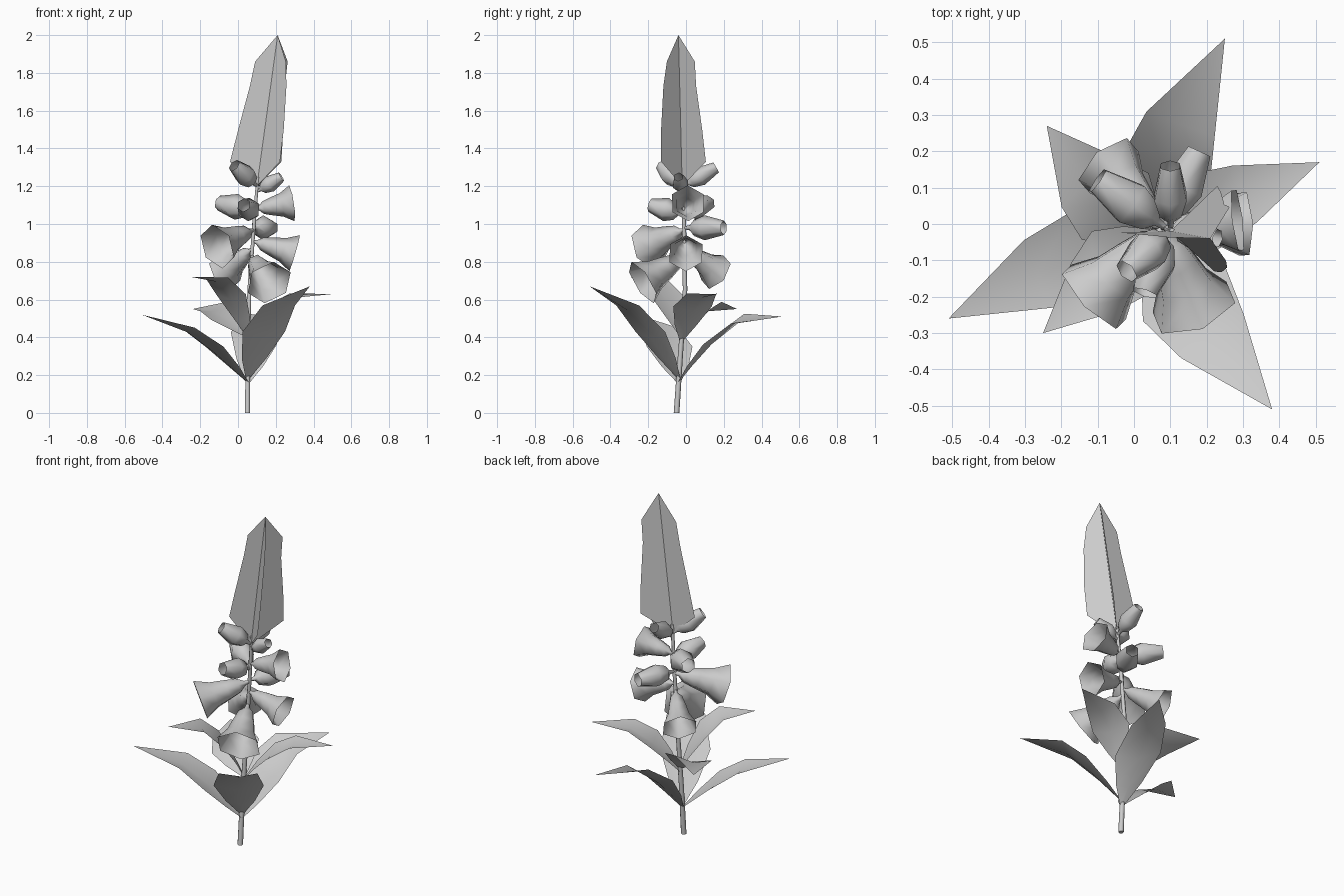
import bpy, bmesh, math
from mathutils import Vector

cube = bpy.data.objects.get("Cube")
if cube:
    bpy.data.objects.remove(cube, do_unlink=True)

grey = bpy.data.materials.new("plain_grey")
grey.use_nodes = True
grey.diffuse_color = (0.6, 0.6, 0.6, 1)
grey.node_tree.nodes["Principled BSDF"].inputs["Base Color"].default_value = (0.6, 0.6, 0.6, 1)


def make_object(name, bm, angle=50):
    """Turn a bmesh into a shaded, coloured object."""
    mesh = bpy.data.meshes.new(name)
    bm.to_mesh(mesh)
    bm.free()
    mesh.materials.append(grey)
    obj = bpy.data.objects.new(name, mesh)
    bpy.context.collection.objects.link(obj)
    bpy.ops.object.select_all(action='DESELECT')
    obj.select_set(True)
    bpy.context.view_layer.objects.active = obj
    bpy.ops.object.shade_smooth_by_angle(angle=math.radians(angle))
    return obj


def bridge(bm, rows, closed):
    """Skin consecutive rows of vertices with quads."""
    for a, b in zip(rows, rows[1:]):
        n = len(a)
        for i in range(n if closed else n - 1):
            j = (i + 1) % n
            bm.faces.new((a[i], a[j], b[j], b[i]))
    bmesh.ops.remove_doubles(bm, verts=bm.verts, dist=0.0005)


def ring(bm, centre, side, up, radius, n=6):
    return [bm.verts.new(centre + radius * (side * math.sin(k * math.tau / n)
                                            - up * math.cos(k * math.tau / n)))
            for k in range(n)]


X, Y, Z = Vector((1, 0, 0)), Vector((0, 1, 0)), Vector((0, 0, 1))

# Stem: leaning hexagonal tube
stem = [(0.05, -0.05, 0), (0.052, -0.03, 0.3), (0.06, -0.005, 0.65),
        (0.085, -0.01, 1.0), (0.105, -0.02, 1.25)]
bm = bmesh.new()
rows = [ring(bm, Vector(p), X, Y, 0.015 - 0.0015 * i) for i, p in enumerate(stem)]
bridge(bm, rows, True)
bm.faces.new(rows[0][::-1])
bm.faces.new(rows[-1])
make_object("stem", bm, 70)


def stem_at(z):
    """Centre of the stem at a height."""
    for a, b in zip(stem, stem[1:]):
        if z <= b[2]:
            return Vector(a).lerp(Vector(b), (z - a[2]) / (b[2] - a[2]))
    return Vector(stem[-1])


# Leaves: creased, arching blades, bowed and twisted a little to one side
ALONG = (0, 0.12, 0.3, 0.55, 1)
WIDTH = (0.012, 0.075, 0.13, 0.1, 0)
LOW_RISE = (0, 0.18, 0.44, 0.74, 1)
MID_RISE = (0, 0.25, 0.58, 0.9, 1)
HIGH_RISE = (0, 0.28, 0.62, 0.92, 1)


def leaf(name, base_z, tip, rise, scale, bow=0, twist=0):
    base, tip = stem_at(base_z), Vector(tip)
    out = tip - base
    across = Z.cross(out).normalized()
    bm = bmesh.new()
    rows = []
    for t, w, r in zip(ALONG, WIDTH, rise):
        mid = Vector((base.x + out.x * t, base.y + out.y * t, base.z + out.z * r))
        mid += across * bow * math.sin(math.pi * t)
        w *= scale
        rows.append([bm.verts.new(mid + w * (across * s + Z * (0.25 * abs(s) + twist * s)))
                     for s in (-1, 0, 1)])
    bridge(bm, rows, False)
    make_object(name, bm)


leaf("lower_leaf_right", 0.16, (-0.51, -0.26, 0.52), LOW_RISE, 1, -0.025)
leaf("lower_leaf_back", 0.16, (0.25, 0.51, 0.51), MID_RISE, 1, 0.035, 0.25)
leaf("lower_leaf_front", 0.18, (0.38, -0.51, 0.67), LOW_RISE, 1.05, -0.02)
leaf("upper_leaf_right", 0.4, (-0.25, -0.30, 0.72), HIGH_RISE, 0.9)
leaf("upper_leaf_left", 0.38, (0.51, 0.17, 0.63), HIGH_RISE, 0.85)
leaf("upper_leaf_back", 0.4, (-0.24, 0.27, 0.55), HIGH_RISE, 1, 0.03, -0.25)

# Top spike: three upright fins around a leaning axis
HEIGHTS = (1.2, 1.33, 1.5, 1.73, 1.86, 2.0)
FINS = {180: (0, 0.16, 0.14, 0.11, 0.1, 0),
        -46: (0, 0.15, 0.145, 0.12, 0.09, 0),
        49: (0, 0.17, 0.15, 0.115, 0.11, 0)}
bm = bmesh.new()
for angle, widths in FINS.items():
    out = Vector((math.cos(math.radians(angle)), math.sin(math.radians(angle)), 0))
    rows = []
    for z, w in zip(HEIGHTS, widths):
        t = (z - 1.2) / 0.8
        axis = Vector((0.1 + 0.11 * t, -0.02 - 0.02 * t, z))
        rows.append([bm.verts.new(axis), bm.verts.new(axis + out * w)])
    bridge(bm, rows, False)
make_object("top_spike", bm, 30)

# Blossoms: six-sided tubes as (fraction of length, radius)
BUD = ((0, 0.007), (0.15, 0.013), (0.25, 0.04), (0.52, 0.06), (1, 0.035))
BELL = ((0, 0.008), (0.1, 0.014), (0.22, 0.04), (0.45, 0.057), (0.72, 0.074), (1, 0.113))


def blossom(name, base_z, mouth, profile, scale=1):
    base, mouth = stem_at(base_z), Vector(mouth)
    axis = mouth - base
    side = Z.cross(axis).normalized()
    up = axis.normalized().cross(side)
    bm = bmesh.new()
    rows = [ring(bm, base + axis * t, side, up, r * scale) for t, r in profile]
    bridge(bm, rows, True)
    make_object(name, bm, 75)


blossom("top_bud_front", 1.2, (-0.02, -0.13, 1.31), BUD)
blossom("top_bud_back", 1.2, (0.1, 0.16, 1.3), BUD, 0.85)
blossom("top_bud_left", 1.17, (0.23, -0.04, 1.25), BUD, 0.75)
blossom("middle_bud_right", 1.07, (-0.1, 0.12, 1.11), BUD, 1.15)
blossom("middle_bud_front", 1.05, (0.03, -0.19, 1.1), BUD, 1.05)
blossom("middle_bud_back", 0.98, (0.18, 0.2, 0.98), BUD, 1.1)
blossom("middle_bell_left", 1.08, (0.285, 0.01, 1.11), BELL, 0.85)
blossom("lower_bell_right", 0.97, (-0.11, -0.2, 0.88), BELL, 1.08)
blossom("lower_bell_left", 0.91, (0.3, 0.0, 0.845), BELL, 0.88)
blossom("lower_bell_front", 0.83, (0.165, -0.23, 0.69), BELL, 1.12)
blossom("lower_bell_back", 0.87, (-0.07, 0.16, 0.745), BELL, 0.9)
